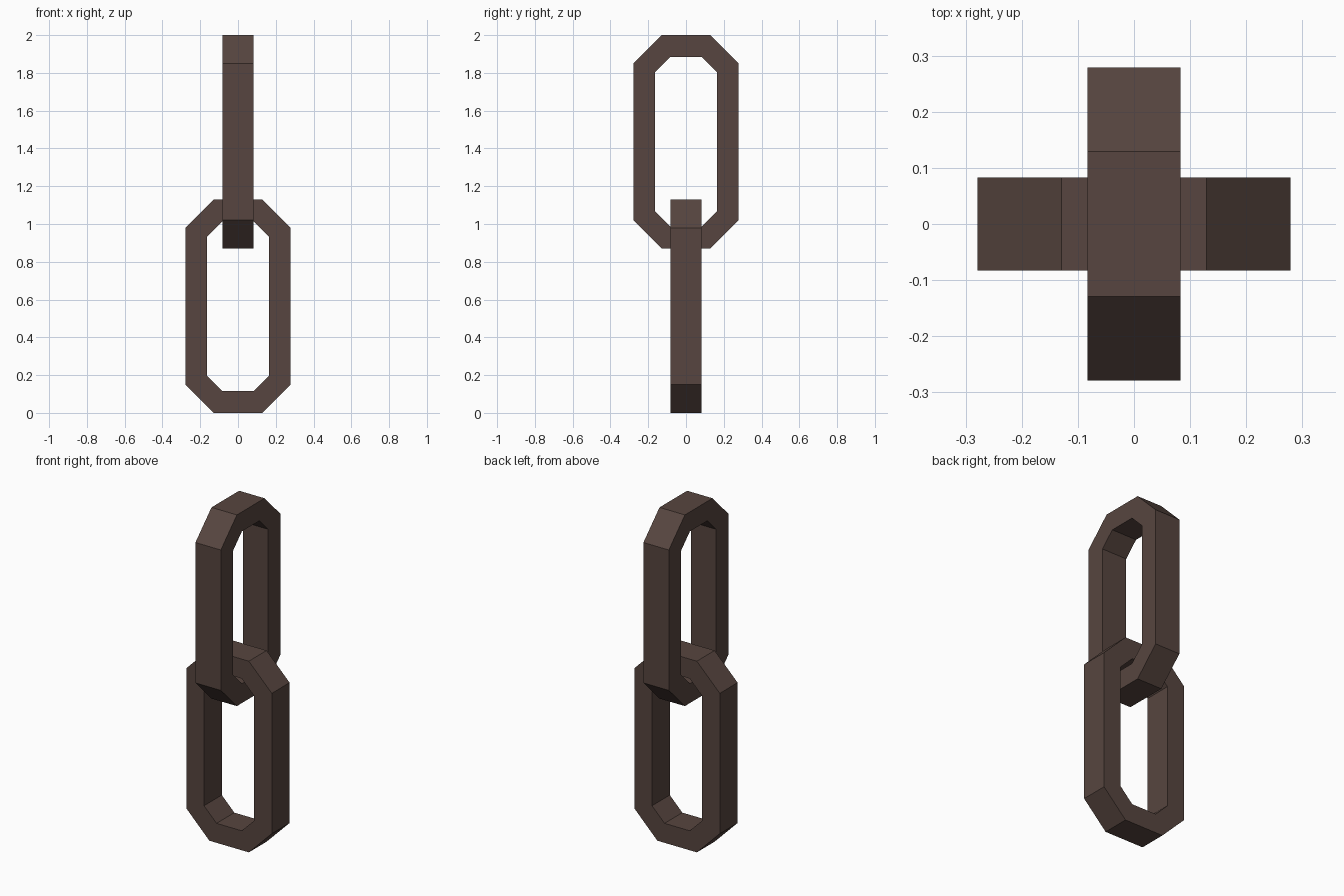
import bpy, bmesh
from mathutils import Matrix
from math import radians

if "Cube" in bpy.data.objects:
    bpy.data.objects.remove(bpy.data.objects["Cube"])

iron = bpy.data.materials.new("dark brown iron")
iron.diffuse_color = (0.095, 0.060, 0.050, 1)
iron.use_nodes = True
iron.node_tree.nodes["Principled BSDF"].inputs["Base Color"].default_value = iron.diffuse_color


def octagon(w, h, cut_w, cut_h):
    """Chamfered rectangle, half sizes w and h, as (x, z) points."""
    q = [(w, h - cut_h), (w - cut_w, h)]
    return (q + [(-x, z) for x, z in reversed(q)]
            + [(-x, -z) for x, z in q] + [(x, -z) for x, z in reversed(q)])


def chain_link(name, centre_z, turn):
    outer = octagon(0.279, 0.565, 0.15, 0.15)
    inner = octagon(0.164, 0.450, 0.082, 0.082)
    bm = bmesh.new()
    # four rings of corners: outer front, outer back, inner back, inner front
    rings = [[bm.verts.new((x, y, z)) for x, z in loop]
             for loop, y in ((outer, -0.083), (outer, 0.083), (inner, 0.083), (inner, -0.083))]
    for r in range(4):
        a, b = rings[r], rings[(r + 1) % 4]
        for i in range(8):
            j = (i + 1) % 8
            bm.faces.new((a[i], a[j], b[j], b[i]))
    bmesh.ops.recalc_face_normals(bm, faces=bm.faces)
    bm.transform(Matrix.Translation((0, 0, centre_z)) @ Matrix.Rotation(radians(turn), 4, 'Z'))
    mesh = bpy.data.meshes.new(name)
    bm.to_mesh(mesh)
    bm.free()
    mesh.materials.append(iron)
    bpy.context.collection.objects.link(bpy.data.objects.new(name, mesh))


# two interlocked links, the upper one turned a quarter
chain_link("lower_link", 0.565, 0)
chain_link("upper_link", 1.435, 90)
